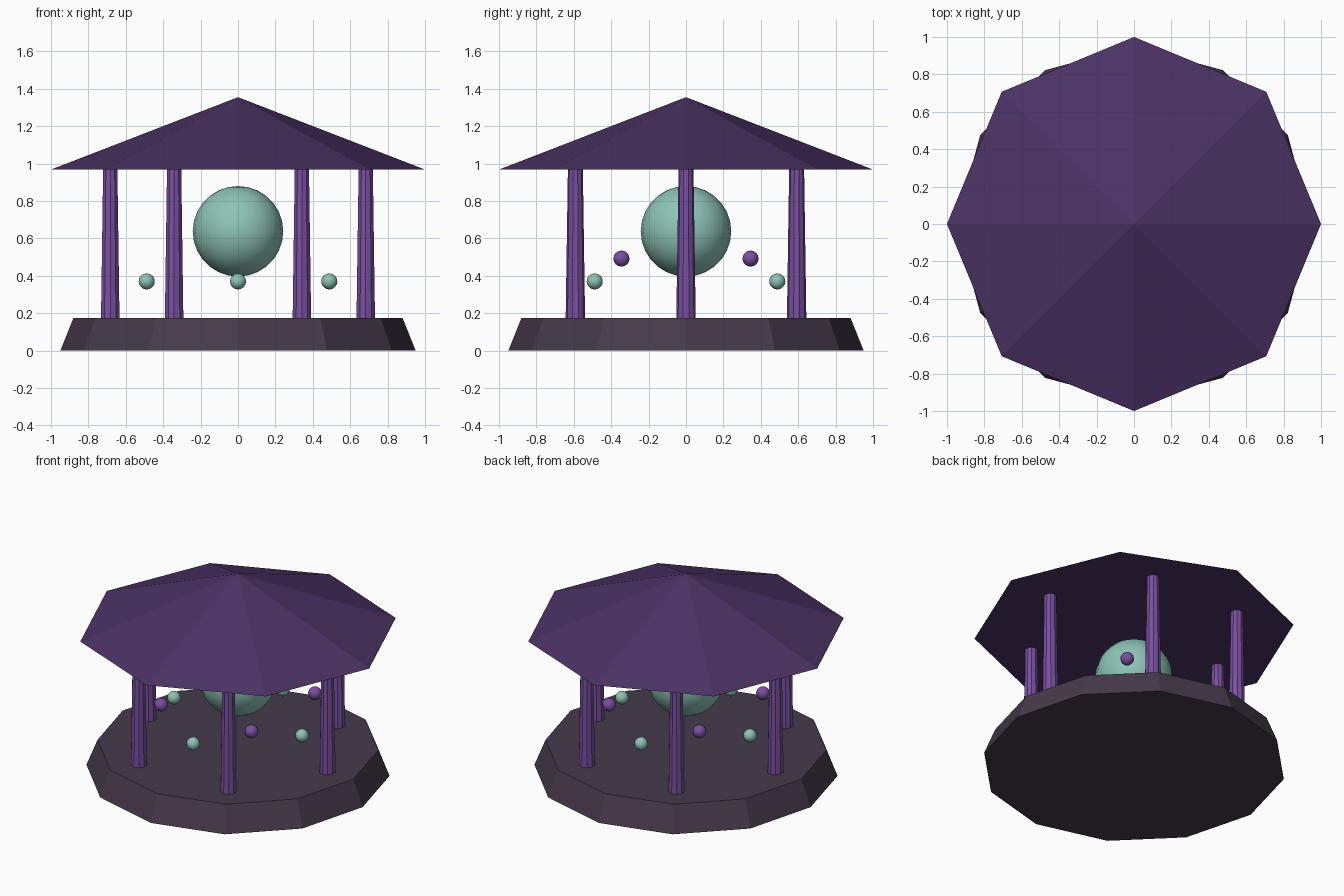
import bpy
from math import sin, cos, pi

if "Cube" in bpy.data.objects:
    bpy.data.objects.remove(bpy.data.objects["Cube"])


def material(name, rgb):
    m = bpy.data.materials.new(name)
    m.diffuse_color = (*rgb, 1)
    m.use_nodes = True
    m.node_tree.nodes["Principled BSDF"].inputs["Base Color"].default_value = m.diffuse_color
    return m


ROOF = material("dark_purple", (0.07, 0.032, 0.13))
PURPLE = material("purple", (0.19, 0.08, 0.35))
STONE = material("dark_stone", (0.06, 0.042, 0.068))
TEAL = material("teal", (0.27, 0.55, 0.47))


def finish(name, mat, smooth=False):
    ob = bpy.context.object
    ob.name = name
    ob.data.materials.append(mat)
    if smooth:
        bpy.ops.object.shade_smooth_by_angle()
    return ob


def frustum(name, sides, r1, r2, z1, z2, mat, x=0, y=0, smooth=False):
    bpy.ops.mesh.primitive_cone_add(vertices=sides, radius1=r1, radius2=r2,
                                    depth=z2 - z1, location=(x, y, (z1 + z2) / 2))
    return finish(name, mat, smooth)


def ball(name, r, segments, rings, loc, mat):
    bpy.ops.mesh.primitive_uv_sphere_add(radius=r, segments=segments,
                                         ring_count=rings, location=loc)
    return finish(name, mat, True)


# Twelve-sided plinth and eight-sided roof
frustum("base", 12, 0.95, 0.88, 0, 0.175, STONE)
frustum("roof", 8, 1.0, 0, 0.968, 1.355, ROOF)

# Six tapered columns
for i in range(6):
    a = i * pi / 3
    frustum(f"column_{i + 1}", 10, 0.052, 0.04, 0.17, 0.972, PURPLE,
            0.683 * cos(a), 0.683 * sin(a))

# Floating centre sphere
ball("centre_sphere", 0.242, 20, 14, (0, 0, 0.638), TEAL)

# Ring of eight small orbs, alternating colour and height
for i in range(8):
    a = i * pi / 4
    z, mat = ((0.37, TEAL), (0.492, PURPLE))[i % 2]
    ball(f"orb_{i + 1}", 0.043, 12, 8, (0.488 * cos(a), 0.488 * sin(a), z), mat)
